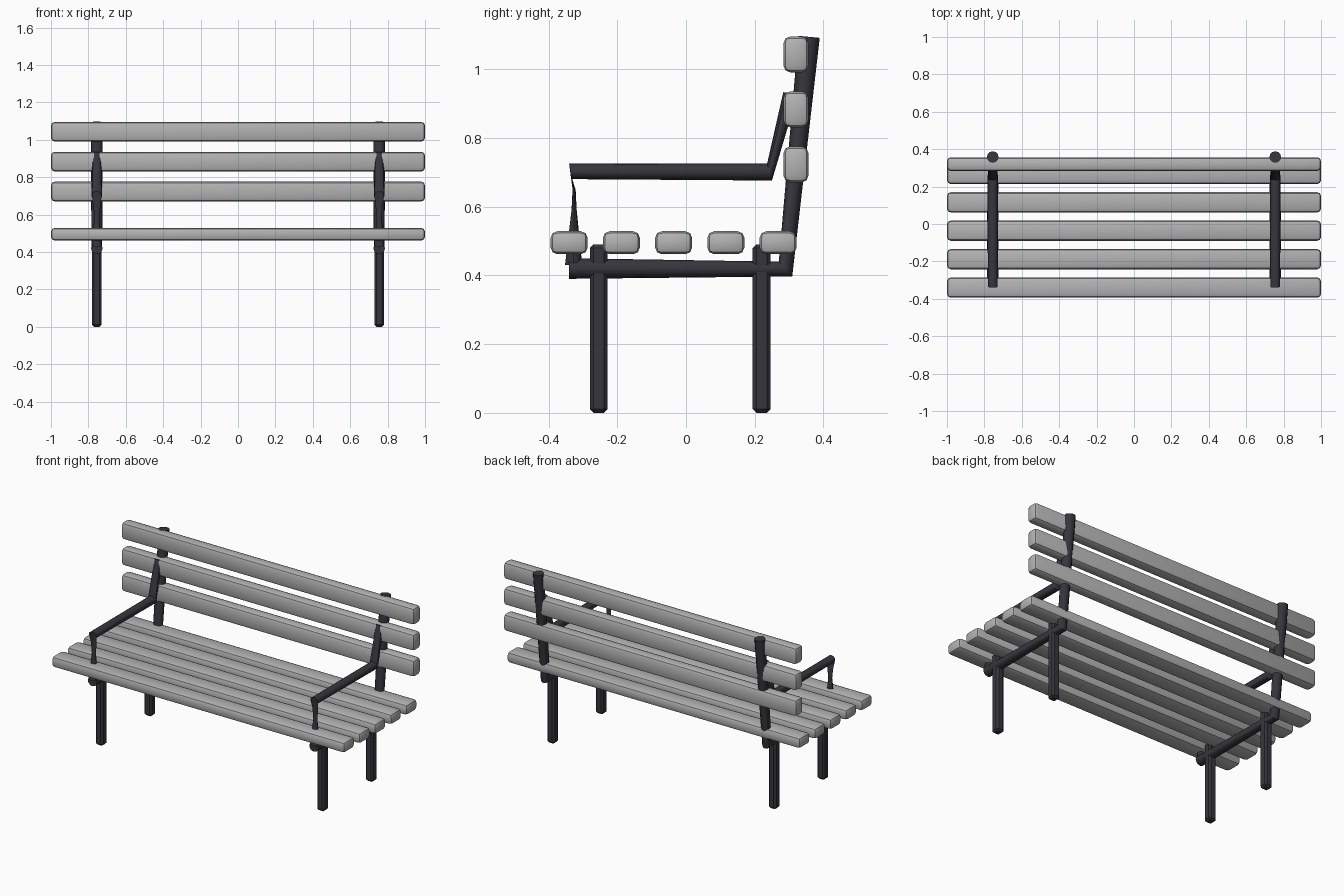
import bpy, bmesh
from math import cos, sin, pi, radians
from mathutils import Vector

cube = bpy.data.objects.get("Cube")
if cube:
    bpy.data.objects.remove(cube, do_unlink=True)


def material(name, colour):
    m = bpy.data.materials.new(name)
    m.use_nodes = True
    m.diffuse_color = colour
    m.node_tree.nodes["Principled BSDF"].inputs["Base Color"].default_value = colour
    return m


GREY = material("pale grey slats", (0.45, 0.45, 0.45, 1))
IRON = material("dark iron", (0.036, 0.036, 0.046, 1))
SIDE_X = 0.755


def finish(name, bm, mat):
    bmesh.ops.recalc_face_normals(bm, faces=bm.faces)
    mesh = bpy.data.meshes.new(name)
    bm.to_mesh(mesh)
    bm.free()
    mesh.materials.append(mat)
    obj = bpy.data.objects.new(name, mesh)
    bpy.context.collection.objects.link(obj)
    bpy.ops.object.select_all(action='DESELECT')
    obj.select_set(True)
    bpy.context.view_layer.objects.active = obj
    bpy.ops.object.shade_smooth_by_angle(angle=radians(35))


def bevelled_box(name, centre, size, bevel, segments, mat):
    bm = bmesh.new()
    bmesh.ops.create_cube(bm, size=1)
    bmesh.ops.scale(bm, vec=size, verts=bm.verts)
    bmesh.ops.bevel(bm, geom=bm.edges[:], offset=bevel, segments=segments,
                    profile=0.5, affect='EDGES')
    bmesh.ops.translate(bm, vec=centre, verts=bm.verts)
    finish(name, bm, mat)


def tube(name, x, sections, sides=12):
    """Loft oval rings; each has two opposite (y, z) edges and a half width in x."""
    bm = bmesh.new()
    rings = []
    for a, b, half in sections:
        a, b = Vector((x, *a)), Vector((x, *b))
        mid, arm = (a + b) / 2, (a - b) / 2
        ring = []
        for i in range(sides):
            t = 2 * pi * i / sides
            ring.append(bm.verts.new(mid + arm * sin(t) + Vector((half * cos(t), 0, 0))))
        rings.append(ring)
    for r, s in zip(rings, rings[1:]):
        for i in range(sides):
            j = (i + 1) % sides
            bm.faces.new((r[i], r[j], s[j], s[i]))
    bm.faces.new(rings[0])
    bm.faces.new(rings[-1])
    finish(name, bm, IRON)


# Seat and back slats
for i in range(5):
    bevelled_box(f"seat_slat_{i + 1}", (0, -0.34 + 0.152 * i, 0.495),
                 (2, 0.108, 0.067), 0.02, 2, GREY)
for i in range(3):
    bevelled_box(f"back_slat_{i + 1}", (0, 0.32, 0.723 + 0.16 * i),
                 (2, 0.073, 0.105), 0.02, 2, GREY)

# Iron ends, one per side
for side, x in (("left", SIDE_X), ("right", -SIDE_X)):
    for place, y in (("front", -0.254), ("back", 0.22)):
        bevelled_box(f"{place}_leg_{side}", (x, y, 0.245),
                     (0.052, 0.052, 0.49), 0.011, 1, IRON)
    # Back post bending into the seat rail
    tube(f"back_post_and_rail_{side}", x, [
        ((0.327, 1.097), (0.389, 1.091), 0.031),
        ((0.27, 0.44), (0.309, 0.397), 0.029),
        ((-0.34, 0.45), (-0.34, 0.39), 0.031)])
    # Armrest with pinched front support
    tube(f"armrest_{side}", x, [
        ((0.283, 0.933), (0.325, 0.928), 0.022),
        ((0.236, 0.725), (0.25, 0.676), 0.029),
        ((-0.34, 0.725), (-0.332, 0.68), 0.026),
        ((-0.33, 0.65), (-0.321, 0.65), 0.02),
        ((-0.333, 0.59), (-0.318, 0.59), 0.013),
        ((-0.352, 0.43), (-0.302, 0.43), 0.027)])
